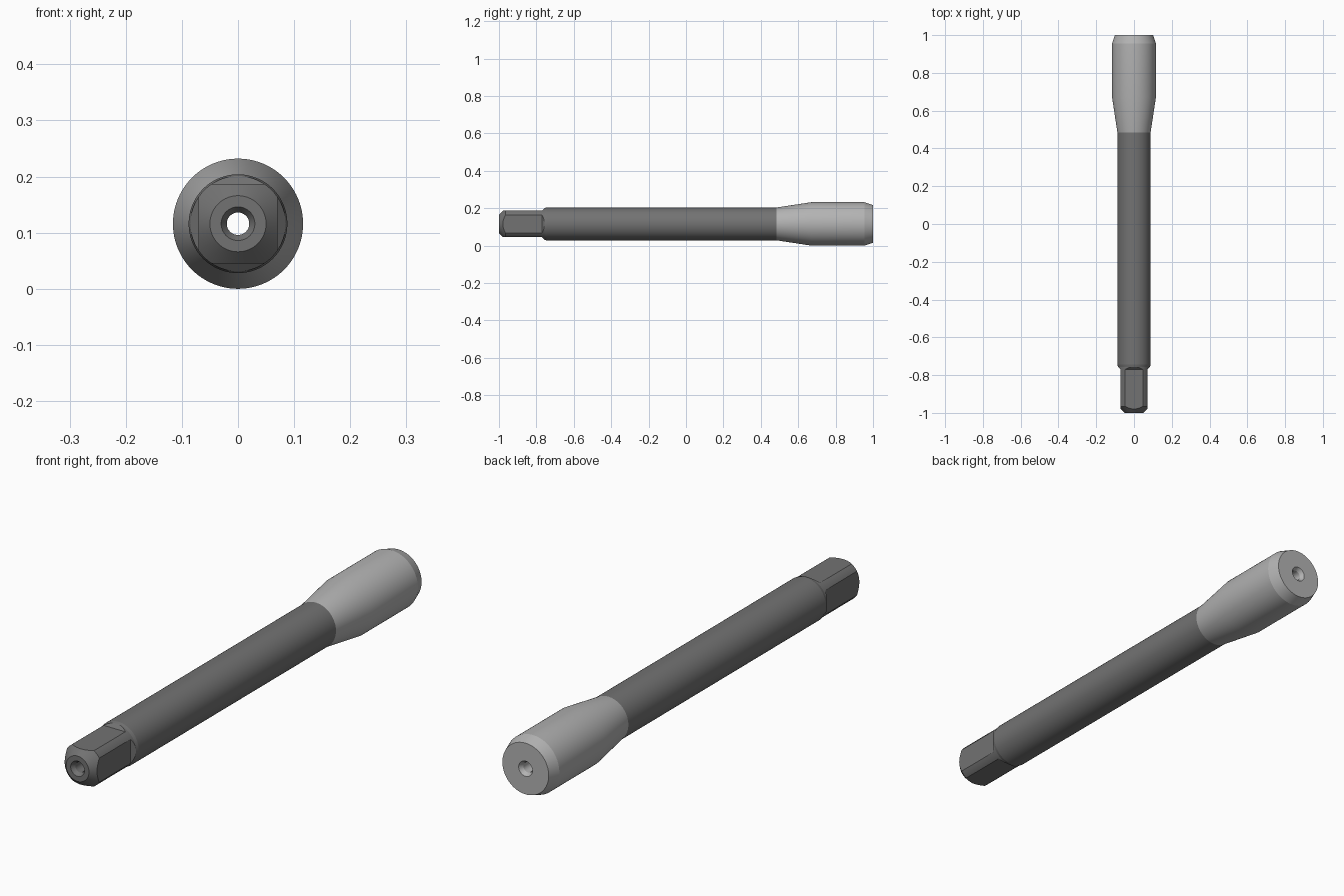
import bpy, bmesh
from math import tau, pi, radians
from mathutils import Matrix

if "Cube" in bpy.data.objects:
    bpy.data.objects.remove(bpy.data.objects["Cube"])

CZ = 0.116      # height of the axis
SEG = 96


def grey(name, v):
    m = bpy.data.materials.new(name)
    m.diffuse_color = (v, v, v, 1)
    m.use_nodes = True
    m.node_tree.nodes["Principled BSDF"].inputs["Base Color"].default_value = m.diffuse_color
    return m


def add_object(name, bm, mat=None):
    bmesh.ops.recalc_face_normals(bm, faces=bm.faces)
    me = bpy.data.meshes.new(name)
    bm.to_mesh(me)
    bm.free()
    ob = bpy.data.objects.new(name, me)
    bpy.context.collection.objects.link(ob)
    ob.location.z = CZ
    if mat:
        me.materials.append(mat)
    return ob


def lathe(name, profile, mat):
    """Spin a closed (y, radius) profile around the Y axis."""
    bm = bmesh.new()
    vs = [bm.verts.new((r, y, 0)) for y, r in profile]
    es = [bm.edges.new((vs[i - 1], vs[i])) for i in range(len(vs))]
    bmesh.ops.spin(bm, geom=vs + es, cent=(0, 0, 0), axis=(0, 1, 0),
                   angle=tau, steps=SEG, use_duplicate=False)
    bmesh.ops.remove_doubles(bm, verts=bm.verts, dist=1e-5)
    return add_object(name, bm, mat)


def smooth(ob):
    bpy.ops.object.select_all(action='DESELECT')
    ob.select_set(True)
    bpy.context.view_layer.objects.active = ob
    bpy.ops.object.shade_smooth_by_angle(angle=radians(12))


dark, light = grey("dark_steel", 0.17), grey("light_steel", 0.45)

# Shaft with chamfered, countersunk drive end and through bore
shaft = lathe("shaft", [(-1, 0.030), (-1, 0.050), (-0.965, 0.085), (-0.757, 0.085),
                        (-0.745, 0.088), (0.485, 0.088), (0.485, 0.020),
                        (-0.985, 0.020)], dark)

# Flared head with chamfered end and countersunk bore
head = lathe("head", [(0.485, 0.020), (0.485, 0.088), (0.67, 0.116), (0.955, 0.116),
                      (1, 0.101), (1, 0.030), (0.985, 0.020)], light)

# Cutters for the four drive flats, each with a short run-out ramp
bm = bmesh.new()
section = [(-1.1, 0.0705), (-0.77, 0.0705), (-0.752, 0.090), (-0.752, 0.14), (-1.1, 0.14)]
for k in range(4):
    rot = Matrix.Rotation(k * pi / 2, 3, 'Y')
    a, b = [[bm.verts.new(rot @ Matrix.Translation((x, y, z)).translation)
             for y, z in section] for x in (-0.0702, 0.0702)]
    bm.faces.new(a)
    bm.faces.new(b[::-1])
    for i in range(len(a)):
        bm.faces.new((a[i - 1], a[i], b[i], b[i - 1]))
cutter = add_object("flat_cutter", bm)
cutter.hide_render = True

mod = shaft.modifiers.new("drive_flats", 'BOOLEAN')
mod.operation, mod.solver, mod.object = 'DIFFERENCE', 'EXACT', cutter
bpy.context.view_layer.objects.active = shaft
bpy.ops.object.modifier_apply(modifier=mod.name)
bpy.data.objects.remove(cutter)

for ob in (shaft, head):
    smooth(ob)
